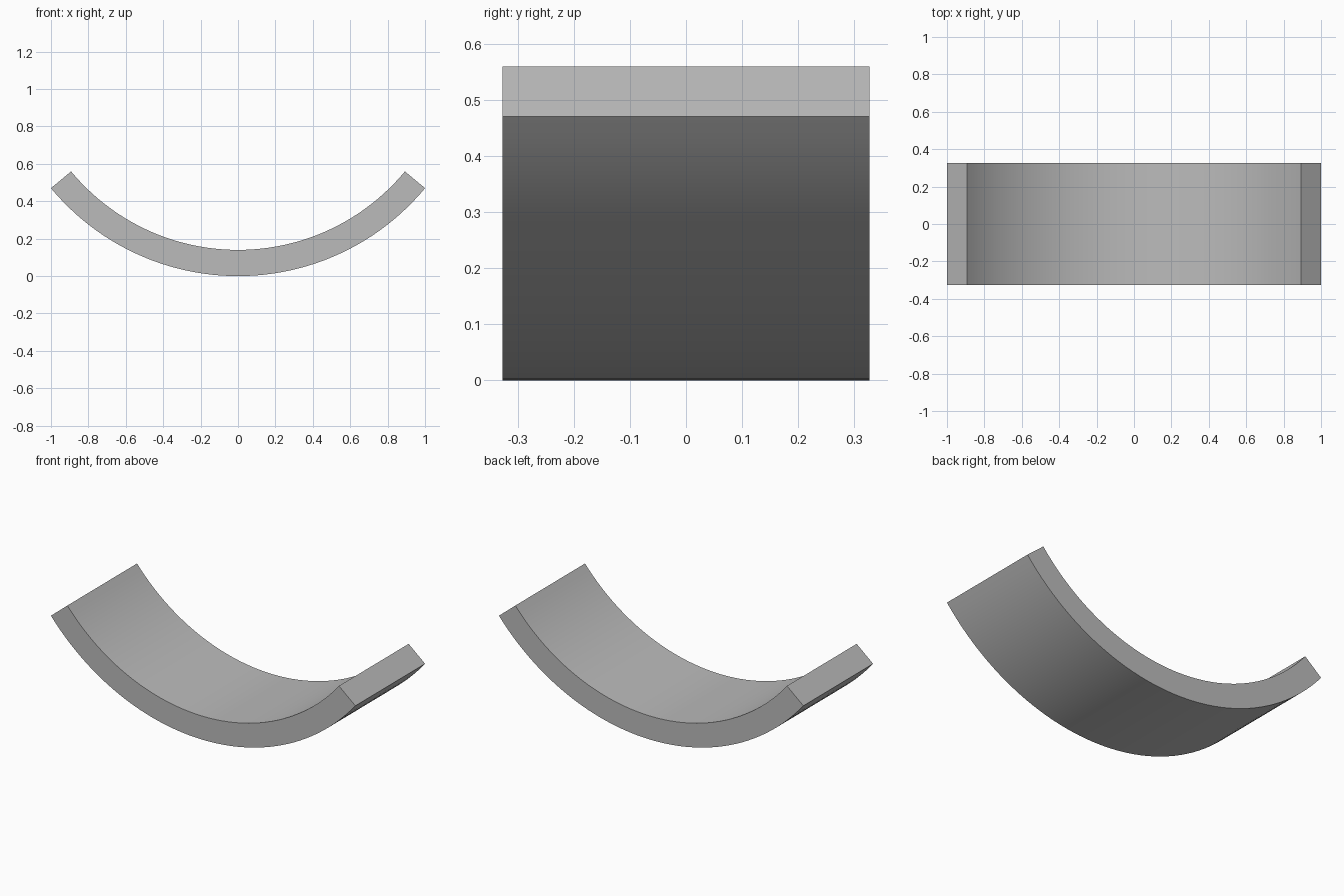
import bpy, bmesh
from math import sin, cos, radians

cube = bpy.data.objects.get("Cube")
if cube:
    bpy.data.objects.remove(cube, do_unlink=True)

OUTER, INNER = 1.299, 1.159
HALF_ANGLE = radians(50.35)
HALF_DEPTH = 0.327
STEPS = 48

# Plain grey material
grey = bpy.data.materials.new("plain grey")
grey.use_nodes = True
colour = (0.5, 0.5, 0.5, 1)
grey.diffuse_color = colour
grey.node_tree.nodes["Principled BSDF"].inputs["Base Color"].default_value = colour


def arc(radius):
    """Points along an arc hanging below the shared centre."""
    angles = [HALF_ANGLE * (2 * i / STEPS - 1) for i in range(STEPS + 1)]
    return [(radius * sin(a), -HALF_DEPTH, OUTER - radius * cos(a)) for a in angles]


# Curved band: arc-shaped profile pushed along the depth
bm = bmesh.new()
outer = [bm.verts.new(p) for p in arc(OUTER)]
inner = [bm.verts.new(p) for p in arc(INNER)]
for i in range(STEPS):
    bm.faces.new((outer[i], outer[i + 1], inner[i + 1], inner[i]))
back = bmesh.ops.extrude_face_region(bm, geom=bm.faces[:])["geom"]
bmesh.ops.translate(bm, vec=(0, 2 * HALF_DEPTH, 0),
                    verts=[v for v in back if isinstance(v, bmesh.types.BMVert)])
bmesh.ops.recalc_face_normals(bm, faces=bm.faces[:])

mesh = bpy.data.meshes.new("curved_band")
bm.to_mesh(mesh)
bm.free()
mesh.materials.append(grey)
band = bpy.data.objects.new("curved_band", mesh)
bpy.context.collection.objects.link(band)

# Smooth curved sides, crisp rim edges
bpy.context.view_layer.objects.active = band
band.select_set(True)
bpy.ops.object.shade_smooth_by_angle(angle=radians(30))
